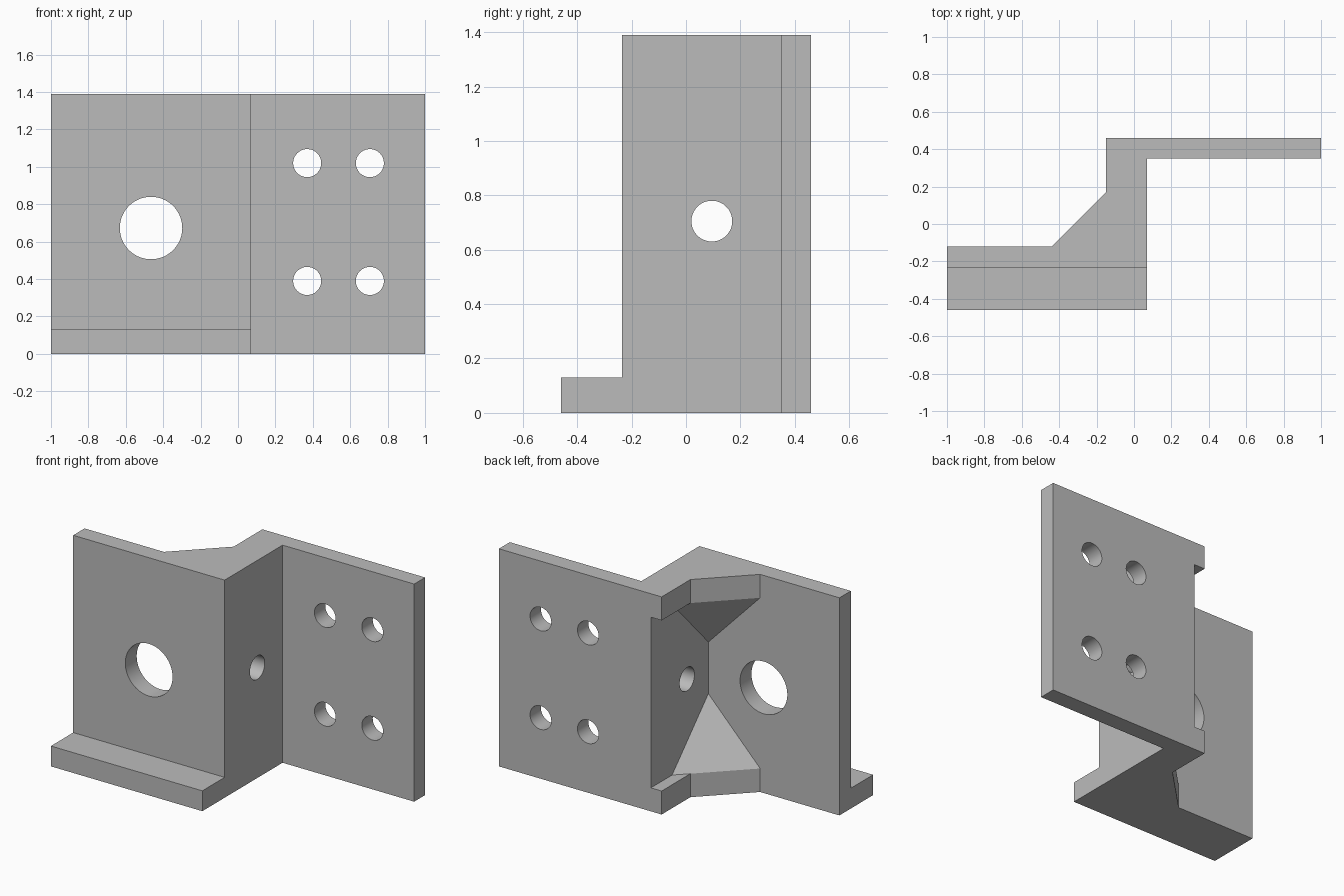
import bpy, bmesh, math
from mathutils import Vector

if "Cube" in bpy.data.objects:
    bpy.data.objects.remove(bpy.data.objects["Cube"])

HEIGHT = 1.39
RIM = 0.15                    # thickness of the end flanges of the pocket
WEB_X, PLATE_Y = -0.074, -0.12  # inner faces of the web and the front plate

grey = bpy.data.materials.new("plain grey")
grey.use_nodes = True
grey.diffuse_color = (0.5, 0.5, 0.5, 1)
grey.node_tree.nodes["Principled BSDF"].inputs["Base Color"].default_value = (0.5, 0.5, 0.5, 1)


def finish(bm, name):
    bmesh.ops.recalc_face_normals(bm, faces=bm.faces)
    mesh = bpy.data.meshes.new(name)
    bm.to_mesh(mesh)
    bm.free()
    mesh.materials.append(grey)
    ob = bpy.data.objects.new(name, mesh)
    bpy.context.collection.objects.link(ob)
    return ob


def prism(bm, outline, z0, z1):
    face = bm.faces.new([bm.verts.new((x, y, z0)) for x, y in outline])
    top = bmesh.ops.extrude_face_region(bm, geom=[face])["geom"]
    bmesh.ops.translate(bm, vec=(0, 0, z1 - z0),
                        verts=[v for v in top if isinstance(v, bmesh.types.BMVert)])


def box(bm, x0, x1, y0, y1, z0, z1):
    prism(bm, [(x0, y0), (x1, y0), (x1, y1), (x0, y1)], z0, z1)


def cut(target, cutter):
    cutter.hide_render = True
    mod = target.modifiers.new("cut", "BOOLEAN")
    mod.operation = "DIFFERENCE"
    mod.solver = "EXACT"
    mod.object = cutter
    bpy.context.view_layer.objects.active = target
    bpy.ops.object.modifier_apply(modifier=mod.name)
    bpy.data.objects.remove(cutter)


def drill(target, centre, radius, depth, axis):
    bpy.ops.mesh.primitive_cylinder_add(
        vertices=64, radius=radius, depth=depth, location=centre,
        rotation=(math.pi / 2, 0, 0) if axis == "y" else (0, math.pi / 2, 0))
    cut(target, bpy.context.object)


# Stepped body, extruded from its plan outline
bm = bmesh.new()
prism(bm, [(-1, -0.46), (0.07, -0.46), (0.07, 0.35), (1, 0.35), (1, 0.46),
           (-0.15, 0.46), (-0.15, 0.17), (-0.44, PLATE_Y), (-1, PLATE_Y)], 0, HEIGHT)
bracket = finish(bm, "bracket")

# Clear the space above the foot
bm = bmesh.new()
box(bm, -1.2, 0.3, -0.7, -0.235, 0.13, 1.6)
cut(bracket, finish(bm, "foot_cutter"))

# Rear pocket, with its two inner corners left as sloping gussets
bm = bmesh.new()
box(bm, -0.6, WEB_X, PLATE_Y, 0.6, RIM, HEIGHT - RIM)
for z, side in ((RIM, -1), (HEIGHT - RIM, 1)):
    normal = Vector((1 / 0.366, -1 / 0.366, side / 0.38)).normalized()
    bmesh.ops.bisect_plane(bm, geom=bm.verts[:] + bm.edges[:] + bm.faces[:], dist=1e-5,
                           plane_co=(-0.44, PLATE_Y, z), plane_no=normal, clear_outer=True)
    bmesh.ops.holes_fill(bm, edges=[e for e in bm.edges if e.is_boundary], sides=0)
cut(bracket, finish(bm, "pocket_cutter"))

# Large plate hole, web hole and four mounting holes
drill(bracket, (-0.465, -0.18, 0.673), 0.167, 0.4, "y")
drill(bracket, (0, 0.095, 0.705), 0.075, 0.4, "x")
for x in (0.37, 0.705):
    for z in (0.39, 1.02):
        drill(bracket, (x, 0.4, z), 0.075, 0.4, "y")

# Smooth bores with crisp edges
bpy.ops.object.select_all(action="DESELECT")
bracket.select_set(True)
bpy.context.view_layer.objects.active = bracket
bpy.ops.object.shade_smooth_by_angle(angle=math.radians(30))
